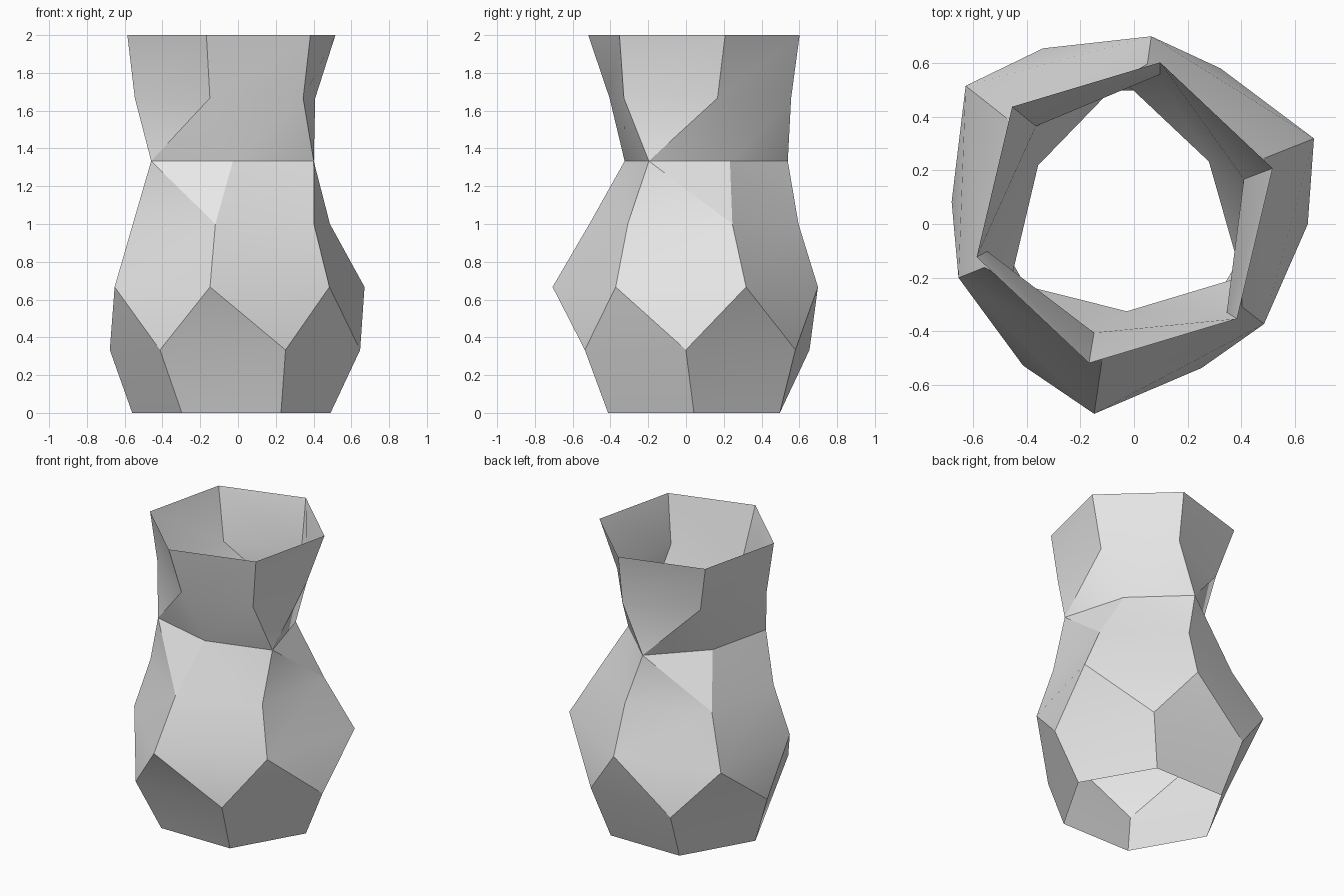
import bpy
import bmesh
from math import cos, sin, radians, pi

cube = bpy.data.objects.get("Cube")
if cube:
    bpy.data.objects.remove(cube, do_unlink=True)

SIDES = 6
STEP = 1 / 3            # height between rings
AXIS = (-0.035, 0.042)  # axis of the vase

# Rings from base to lip: start angle, radius of even corners, radius of odd corners
RINGS = [
    (0.0, 0.525, 0.525),
    (-3.6, 0.683, 0.645),
    (21.4, 0.757, 0.664),
    (21.3, 0.56, 0.56),
    (-28.7, 0.497, 0.367),
    (15.7, 0.461, 0.531),
    (16.7, 0.575, 0.575),
]
# How each ring joins the next
BANDS = ["straight", "stagger_up", "straight", "stagger_down", "stagger_up", "straight"]


def add_ring(bm, level, start, even, odd):
    ring = []
    for k in range(SIDES):
        angle = radians(start) + 2 * pi * k / SIDES
        radius = odd if k % 2 else even
        ring.append(bm.verts.new((AXIS[0] + radius * cos(angle),
                                  AXIS[1] + radius * sin(angle), level * STEP)))
    return ring


def join_rings(bm, low, high, kind):
    for k in range(SIDES):
        n = (k + 1) % SIDES
        if kind == "straight":
            bm.faces.new((low[k], low[n], high[n], high[k]))
        elif kind == "stagger_up":      # upper corner k sits between lower k and k+1
            bm.faces.new((low[k], low[n], high[k]))
            bm.faces.new((low[n], high[n], high[k]))
        else:                           # lower corner k sits between upper k and k+1
            bm.faces.new((low[k], high[n], high[k]))
            bm.faces.new((low[k], low[n], high[n]))


# Grey finish
grey = bpy.data.materials.new("light_grey")
grey.use_nodes = True
colour = (0.8, 0.8, 0.8, 1)
grey.diffuse_color = colour
grey.node_tree.nodes["Principled BSDF"].inputs["Base Color"].default_value = colour

# Open faceted vase wall
bm = bmesh.new()
rings = [add_ring(bm, i, *ring) for i, ring in enumerate(RINGS)]
for low, high, kind in zip(rings, rings[1:], BANDS):
    join_rings(bm, low, high, kind)
mesh = bpy.data.meshes.new("vase_wall")
bm.to_mesh(mesh)
bm.free()
mesh.materials.append(grey)

vase = bpy.data.objects.new("vase_wall", mesh)
bpy.context.collection.objects.link(vase)
bpy.ops.object.select_all(action="DESELECT")
vase.select_set(True)
bpy.context.view_layer.objects.active = vase
bpy.ops.object.shade_smooth_by_angle(angle=radians(30))
